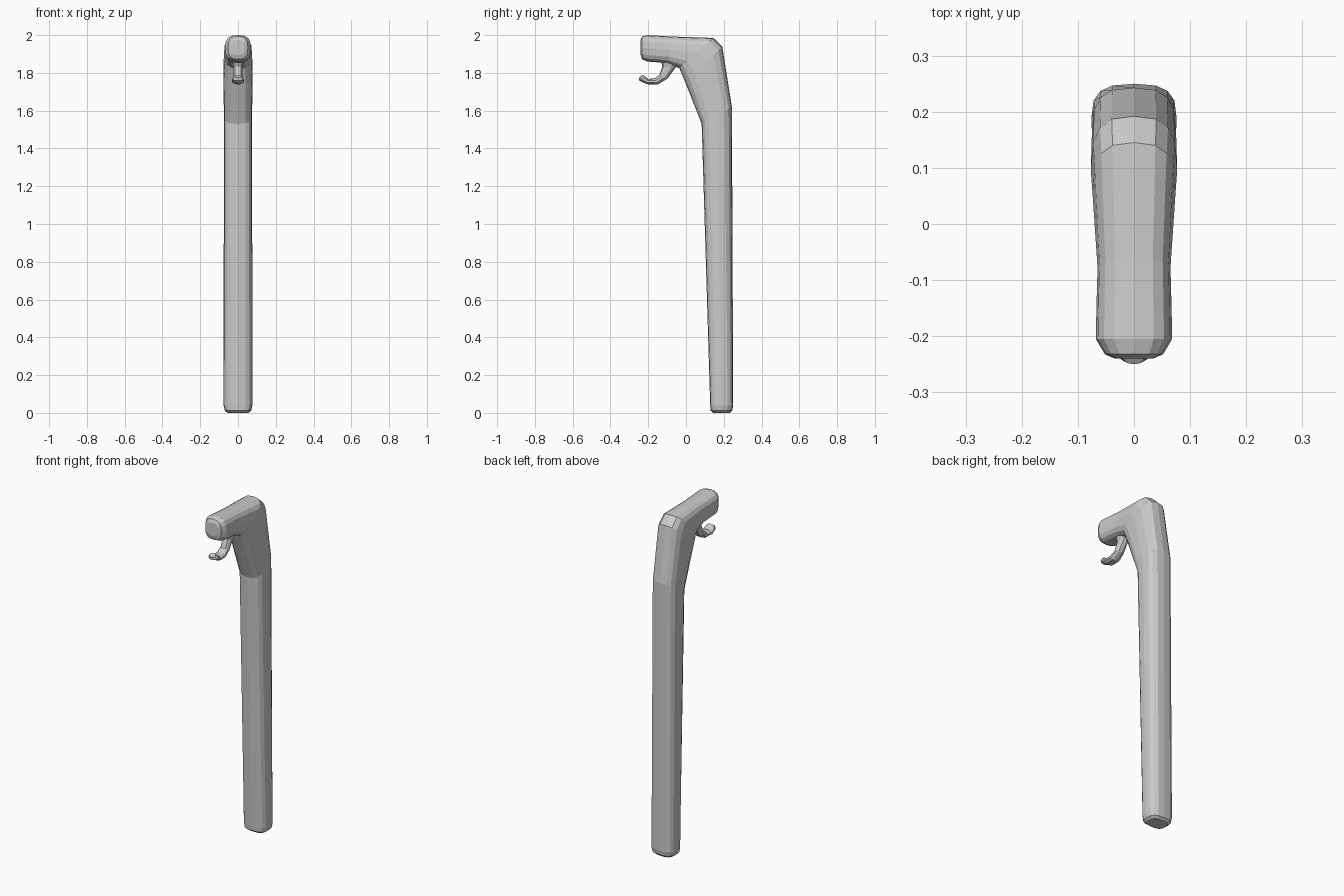
import bpy, bmesh, math


def loft(name, rings, sides, power):
    """Skin rounded rings; each ring = front point (y,z), back point (y,z), half width."""
    bm = bmesh.new()
    loops = []
    for ay, az, by, bz, w in rings:
        loop = []
        for i in range(sides):
            t = 2 * math.pi * i / sides
            c, s = math.cos(t), math.sin(t)
            u = math.copysign(abs(c) ** (2 / power), c)
            v = math.copysign(abs(s) ** (2 / power), s)
            k = (u + 1) / 2
            loop.append(bm.verts.new((w * v, ay + (by - ay) * k, az + (bz - az) * k)))
        loops.append(loop)
    for a, b in zip(loops, loops[1:]):
        for i in range(sides):
            j = (i + 1) % sides
            bm.faces.new((a[i], a[j], b[j], b[i]))
    bm.faces.new(loops[0])
    bm.faces.new(loops[-1])
    bmesh.ops.recalc_face_normals(bm, faces=bm.faces)
    me = bpy.data.meshes.new(name)
    bm.to_mesh(me)
    bm.free()
    ob = bpy.data.objects.new(name, me)
    bpy.context.collection.objects.link(ob)
    return ob


# Long tapered shaft bending forward into the blunt head
loft("shaft_and_head", [
    (0.145, 0.00, 0.232, 0.00, 0.055),
    (0.130, 0.012, 0.245, 0.012, 0.070),
    (0.128, 0.04, 0.250, 0.04, 0.076),
    (0.083, 1.53, 0.243, 1.62, 0.075),
    (0.000, 1.74, 0.192, 1.94, 0.077),
    (-0.035, 1.825, 0.145, 1.985, 0.074),
    (-0.095, 1.85, -0.06, 1.992, 0.065),
    (-0.150, 1.856, -0.15, 1.997, 0.067),
    (-0.205, 1.86, -0.205, 2.00, 0.068),
    (-0.232, 1.872, -0.232, 1.993, 0.052),
    (-0.240, 1.895, -0.240, 1.975, 0.034),
], 16, 2.9)

# Curled trigger hook under the head
loft("hook", [
    (-0.135, 1.870, -0.035, 1.850, 0.034),
    (-0.125, 1.835, -0.060, 1.822, 0.026),
    (-0.142, 1.787, -0.100, 1.768, 0.026),
    (-0.165, 1.772, -0.150, 1.738, 0.030),
    (-0.200, 1.768, -0.205, 1.740, 0.033),
    (-0.217, 1.783, -0.247, 1.758, 0.030),
    (-0.228, 1.790, -0.250, 1.775, 0.018),
], 10, 2.2)
